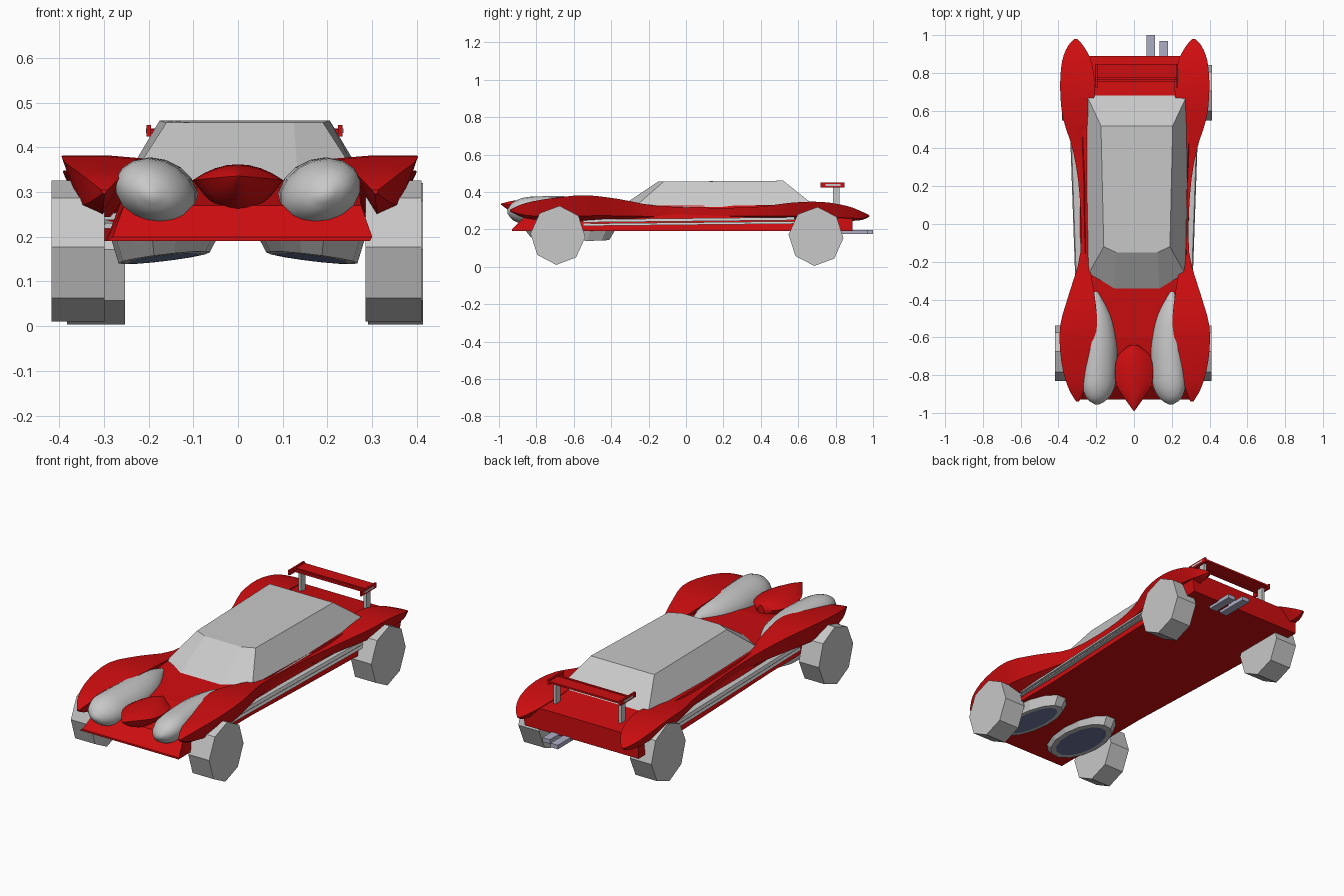
import bpy, bmesh, math
from math import sin, cos, pi

if "Cube" in bpy.data.objects:
    bpy.data.objects.remove(bpy.data.objects["Cube"])


def material(name, rgb):
    m = bpy.data.materials.new(name)
    m.use_nodes = True
    m.diffuse_color = (*rgb, 1)
    m.node_tree.nodes["Principled BSDF"].inputs["Base Color"].default_value = (*rgb, 1)
    return m


RED = material("red paint", (0.62, 0.004, 0.005))
GREY = material("light grey", (0.58, 0.58, 0.58))
BLUE = material("dark blue", (0.16, 0.2, 0.36))
STEEL = material("blue steel", (0.42, 0.42, 0.56))


def loft(name, rings, mats, smooth=0, last_cap=0):
    """Skin a row of equal-sized rings and cap both ends."""
    bm = bmesh.new()
    loops = [[bm.verts.new(p) for p in ring] for ring in rings]
    n = len(loops[0])
    for a, b in zip(loops, loops[1:]):
        for i in range(n):
            j = (i + 1) % n
            bm.faces.new((a[i], a[j], b[j], b[i]))
    bm.faces.new(loops[0])
    bm.faces.new(loops[-1]).material_index = last_cap
    bmesh.ops.recalc_face_normals(bm, faces=bm.faces)
    mesh = bpy.data.meshes.new(name)
    bm.to_mesh(mesh)
    bm.free()
    obj = bpy.data.objects.new(name, mesh)
    bpy.context.collection.objects.link(obj)
    for m in mats:
        mesh.materials.append(m)
    if smooth:
        bpy.ops.object.select_all(action="DESELECT")
        obj.select_set(True)
        bpy.context.view_layer.objects.active = obj
        bpy.ops.object.shade_smooth_by_angle(angle=math.radians(smooth))
    return obj


def box(name, x0, x1, y0, y1, z0, z1, mat):
    ring = [(x0, z0), (x1, z0), (x1, z1), (x0, z1)]
    return loft(name, [[(x, y, z) for x, z in ring] for y in (y0, y1)], [mat])


def smoothed(keys, steps):
    """Catmull-Rom interpolation through rows of numbers."""
    out = []
    for k in range(len(keys) - 1):
        p0, p1 = keys[max(k - 1, 0)], keys[k]
        p2, p3 = keys[k + 1], keys[min(k + 2, len(keys) - 1)]
        for s in range(steps):
            t = s / steps
            out.append([b + t * (c - a) / 2 + t * t * (a - 2.5 * b + 2 * c - d / 2)
                        + t ** 3 * (1.5 * (b - c) + (d - a) / 2)
                        for a, b, c, d in zip(p0, p1, p2, p3)])
    return out + [list(keys[-1])]


# Wedge body: y, lower half width, upper half width, top height
body = [(-0.93, 0.295, 0.29, 0.2), (-0.86, 0.295, 0.265, 0.27), (-0.6, 0.295, 0.26, 0.31),
        (-0.3, 0.295, 0.265, 0.33), (0.2, 0.315, 0.27, 0.325), (0.66, 0.33, 0.29, 0.335),
        (0.89, 0.34, 0.35, 0.305)]
loft("body", [[(-b, y, 0.19), (b, y, 0.19), (t + 0.01, y, z), (0.01 - t, y, z)]
              for y, b, t, z in body], [RED])

# Faceted canopy, base outline to roof outline
def canopy_ring(front, corner, rear, half_nose, half_front, half_rear, z_front, z_rear):
    right = [(half_nose, front, z_front), (half_front, corner, z_front), (half_rear, rear, z_rear)]
    return ([(0.015 + x, y, z) for x, y, z in right]
            + [(0.015 - x, y, z) for x, y, z in reversed(right)])

loft("canopy", [canopy_ring(-0.36, -0.28, 0.69, 0.12, 0.265, 0.27, 0.315, 0.325),
                canopy_ring(-0.15, -0.12, 0.52, 0.11, 0.175, 0.19, 0.455, 0.46)], [GREY])

# Pointed nose: y, half width, top, bottom
nose = [(-0.99, 0.002, 0.337, 0.333), (-0.93, 0.045, 0.352, 0.29), (-0.85, 0.093, 0.36, 0.258),
        (-0.76, 0.1, 0.362, 0.25), (-0.69, 0.08, 0.357, 0.25), (-0.64, 0.02, 0.345, 0.26)]

def lens(y, w, top, bottom, n=8):
    mid = bottom + (top - bottom) * 0.68
    up = [(w * u, y, mid + (top - mid) * (1 - u * u)) for u in (1 - 2 * i / n for i in range(n))]
    low = [(w * u, y, mid + (bottom - mid) * (1 - u * u)) for u in (2 * i / n - 1 for i in range(n))]
    return up + low

loft("nose", [lens(*r) for r in smoothed(nose, 3)], [RED], 40)

# Sweeping fender: y, inner x, outer x, top, bottom
fender = [(-0.94, 0.295, 0.31, 0.305, 0.295), (-0.86, 0.265, 0.355, 0.34, 0.26),
          (-0.72, 0.235, 0.39, 0.366, 0.245), (-0.54, 0.2, 0.395, 0.382, 0.245),
          (-0.36, 0.215, 0.345, 0.362, 0.25), (-0.15, 0.25, 0.288, 0.325, 0.255),
          (0.15, 0.265, 0.292, 0.315, 0.26), (0.38, 0.265, 0.325, 0.32, 0.26),
          (0.56, 0.235, 0.38, 0.342, 0.255), (0.72, 0.21, 0.395, 0.347, 0.25),
          (0.86, 0.23, 0.385, 0.325, 0.245), (0.94, 0.27, 0.355, 0.295, 0.25),
          (0.98, 0.305, 0.32, 0.275, 0.268)]

def fender_ring(s, y, xi, xo, top, bottom):
    w, h = xo - xi, top - bottom
    pts = [(xi, top - 0.06 * h), (xi + 0.5 * w, top), (xo, top),
           (xo - 0.2 * w, bottom + 0.2 * h), (xi + 0.45 * w, bottom)]
    return [(0.004 + s * x, y, z) for x, z in pts]

# Pods: y, centre x, half width, centre z, half height
pod = [(-0.955, 0.195, 0.012, 0.295, 0.01), (-0.925, 0.193, 0.055, 0.297, 0.048),
       (-0.86, 0.187, 0.085, 0.298, 0.073), (-0.76, 0.18, 0.087, 0.3, 0.077),
       (-0.62, 0.175, 0.082, 0.303, 0.073), (-0.48, 0.185, 0.062, 0.31, 0.055),
       (-0.36, 0.2, 0.012, 0.32, 0.012)]

def pod_ring(s, y, cx, rx, cz, rz, n=16):
    return [(s * (cx + rx * cos(2 * pi * i / n) + 0.25 * rz * sin(2 * pi * i / n)), y,
             cz + rz * sin(2 * pi * i / n)) for i in range(n)]

def duct_ring(s, rx, ry, z, tilt, n=14):
    ring = []
    for i in range(n):
        dx, dy = rx * cos(2 * pi * i / n), ry * sin(2 * pi * i / n)
        ring.append((s * (0.165 + dx), dy - 0.62, z - tilt * (dx + 0.3 * dy)))
    return ring

def rail_ring(s, y, x, z, h):
    return [(s * (x - 0.04), y, z), (s * x, y, z), (s * (x - 0.006), y, z + h), (s * (x - 0.04), y, z + h)]


for s, side in ((1, "left"), (-1, "right")):
    loft(side + "_fender", [fender_ring(s, *r) for r in smoothed(fender, 3)], [RED], 25)
    loft(side + "_pod", [pod_ring(s, *r) for r in smoothed(pod, 3)], [GREY], 50)
    # Oval duct below the floor with a dark opening
    loft(side + "_duct", [duct_ring(s, 0.12, 0.25, 0.2, 0), duct_ring(s, 0.102, 0.215, 0.153, 0.12),
                          duct_ring(s, 0.08, 0.18, 0.152, 0.12)], [GREY, BLUE], 0, 1)
    # Twin side rails
    for n, z, h in (("lower", 0.222, 0.013), ("upper", 0.241, 0.016)):
        loft(f"{side}_{n}_rail", [rail_ring(s, -0.55, 0.302, z - 0.004, h),
                                  rail_ring(s, 0.58, 0.342, z + 0.008, h)], [GREY])
    # Spoiler post and end plate
    px = 0.015 + s * 0.195
    box(side + "_spoiler_post", px - 0.008, px + 0.008, 0.785, 0.82, 0.3, 0.435, GREY)
    ex = 0.015 + s * 0.214
    box(side + "_spoiler_end", ex - 0.005, ex + 0.005, 0.72, 0.848, 0.424, 0.45, RED)
    box(side + "_spoiler_end_panel", ex + s * 0.004 - 0.003, ex + s * 0.004 + 0.003,
        0.745, 0.825, 0.432, 0.442, GREY)

# Spoiler wing
box("spoiler_wing", -0.2, 0.23, 0.775, 0.848, 0.432, 0.442, RED)
box("spoiler_front_blade", -0.2, 0.23, 0.755, 0.768, 0.43, 0.44, RED)

# Exhaust pipes
box("left_exhaust", 0.135, 0.18, 0.82, 0.97, 0.175, 0.197, STEEL)
box("right_exhaust", 0.066, 0.11, 0.82, 1.0, 0.175, 0.197, STEEL)

# Eight-sided wheels: name, inner x, outer x, y, z
for name, x0, x1, y, z in (("front_left_wheel", 0.285, 0.41, -0.685, 0.168),
                           ("front_right_wheel", -0.417, -0.298, -0.685, 0.168),
                           ("rear_left_wheel", 0.29, 0.413, 0.695, 0.162),
                           ("rear_right_wheel", -0.382, -0.253, 0.695, 0.162)):
    loft(name, [[(x, y + 0.147 * sin(pi * i / 4 + 0.06), z + 0.158 * cos(pi * i / 4 + 0.06))
                 for i in range(8)] for x in (x0, x1)], [GREY])
